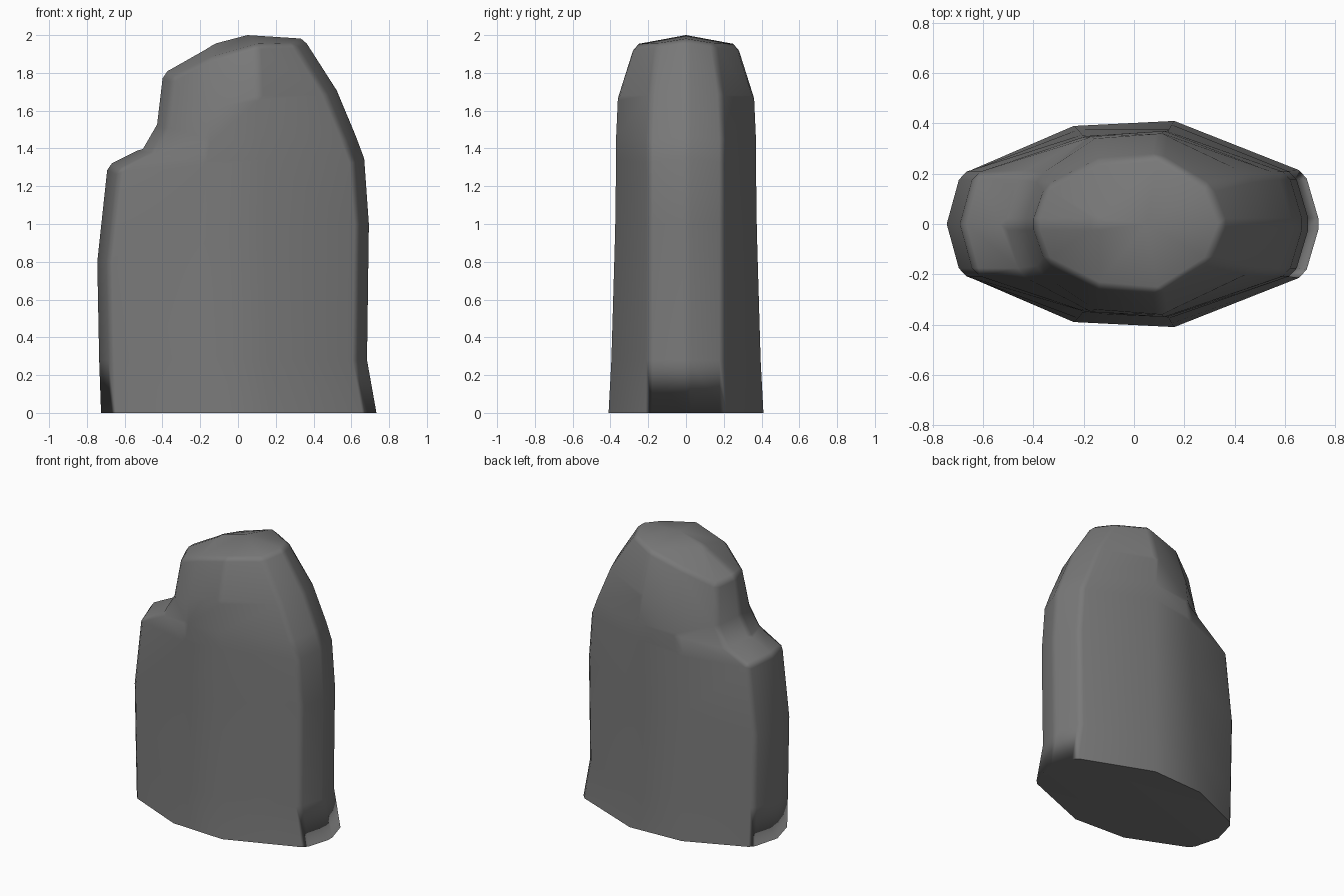
import bpy
import bmesh

cube = bpy.data.objects.get("Cube")
if cube:
    bpy.data.objects.remove(cube, do_unlink=True)

stone = bpy.data.materials.new("stone grey")
stone.use_nodes = True
grey = (0.19, 0.19, 0.19, 1)
stone.diffuse_color = grey
stone.node_tree.nodes["Principled BSDF"].inputs["Base Color"].default_value = grey


def mix(a, b, t):
    return a + (b - a) * t


# Each level: left tip x, z; right tip x, z; half depth; half width of the ends
levels = [
    (-.725, 0, .74, 0, .41, .205),
    (-.735, .28, .69, .28, .395, .2),
    (-.745, .8, .70, 1.0, .375, .2),
    (-.69, 1.31, .675, 1.35, .37, .2),
    (-.51, 1.40, .63, 1.47, .37, .2),
    (-.435, 1.53, .53, 1.71, .36, .19),
    (-.405, 1.80, .36, 1.98, .275, .15),
]


def half_ring(level, index):
    """Points from the left tip to the right tip along the back."""
    xl, zl, xr, zr, depth, end = level
    rise = index / (len(levels) - 1)
    drop = 0.025 if index > 2 else 0
    return [
        (xl, 0, zl),
        (xl + .055, end, zl - drop),
        (mix(-.24, -.14, rise), depth - .02, mix(zl, zr, .45)),
        (mix(.16, .1, rise), depth, mix(zl, zr, .83)),
        (xr - .06, end, zr - drop),
        (xr, 0, zr),
    ]


bm = bmesh.new()
rings = []
for index, level in enumerate(levels):
    back = half_ring(level, index)
    front = [(x, -y, z) for x, y, z in back[-2:0:-1]]
    rings.append([bm.verts.new(p) for p in back + front])

# Sides and flat underside
count = len(rings[0])
for low, high in zip(rings, rings[1:]):
    for i in range(count):
        j = (i + 1) % count
        bm.faces.new((low[i], low[j], high[j], high[i]))
bm.faces.new(rings[0])

# Crown, folded over a short central ridge
ridge_left = bm.verts.new((-.14, 0, 1.95))
ridge_right = bm.verts.new((.05, 0, 2.0))
top = rings[-1]
for i in range(count):
    j = (i + 1) % count
    xs = (top[i].co.x + top[j].co.x) / 2
    if abs(xs) < .1:
        ends = (ridge_right, ridge_left) if i < count / 2 else (ridge_left, ridge_right)
        bm.faces.new((top[i], top[j], *ends))
    else:
        bm.faces.new((top[i], top[j], ridge_left if xs < 0 else ridge_right))
bmesh.ops.recalc_face_normals(bm, faces=bm.faces[:])


def on_ground(edge):
    return all(v.co.z < .001 for v in edge.verts)


# Worn corners along the ends and around the crown
worn = [e for e in bm.edges
        if not on_ground(e) and e.calc_face_angle_signed() > .55]
bmesh.ops.bevel(bm, geom=worn, offset=.025, offset_type='OFFSET', segments=1,
                profile=.5, affect='EDGES', clamp_overlap=True)

# Smooth shading, with a crisp base except where the ends roll under
for face in bm.faces:
    face.smooth = True
for edge in bm.edges:
    middle = sum(v.co.x for v in edge.verts) / 2
    edge.smooth = not on_ground(edge) or abs(middle) > .68

mesh = bpy.data.meshes.new("boulder")
bm.to_mesh(mesh)
bm.free()
mesh.materials.append(stone)
boulder = bpy.data.objects.new("boulder", mesh)
bpy.context.collection.objects.link(boulder)
weighted = boulder.modifiers.new("weighted normals", 'WEIGHTED_NORMAL')
weighted.keep_sharp = True
